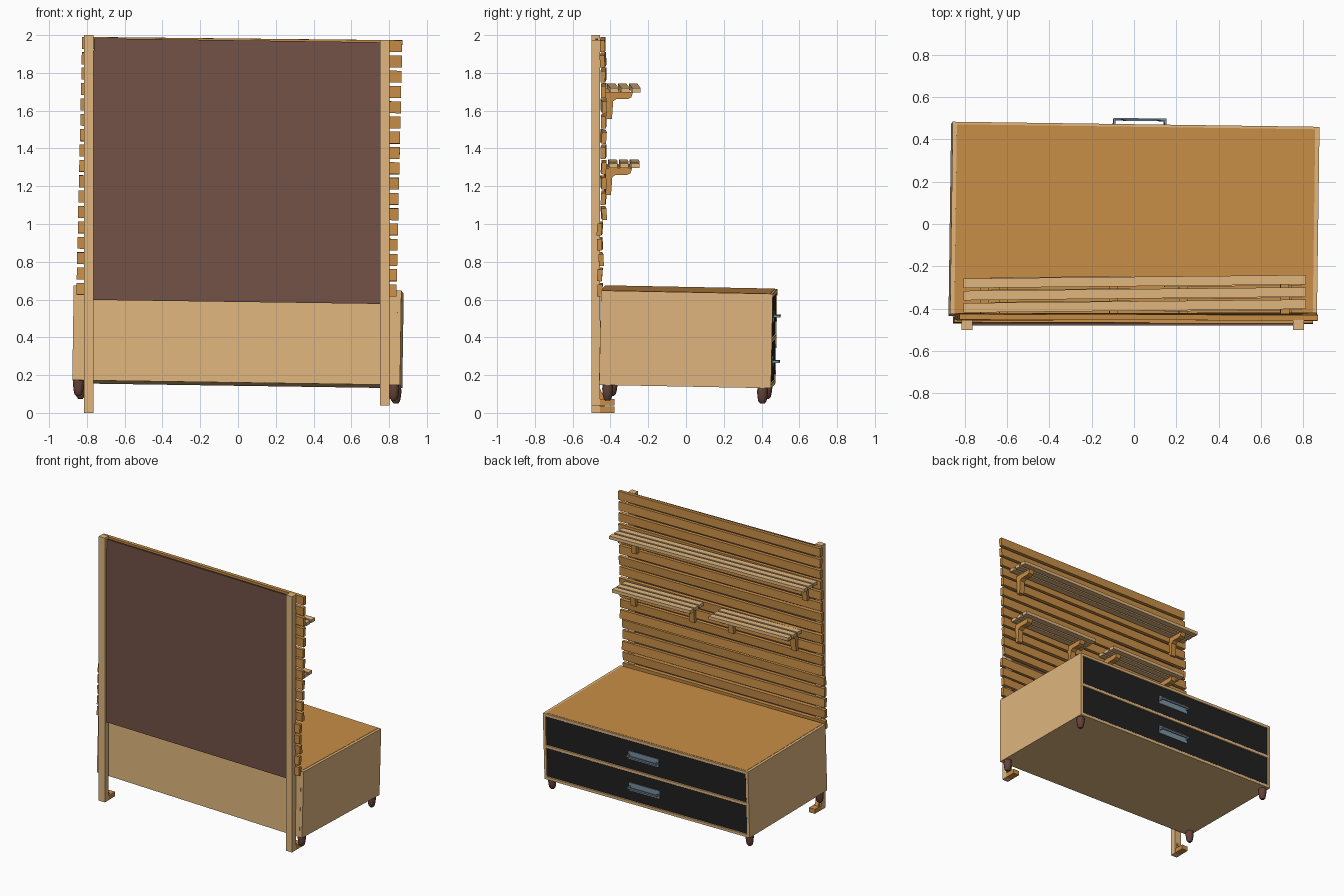
import bpy, bmesh, math, random
from mathutils import Matrix, Vector, Euler

if "Cube" in bpy.data.objects:
    bpy.data.objects.remove(bpy.data.objects["Cube"])

random.seed(4)
R = math.radians


def mat(name, r, g, b):
    m = bpy.data.materials.new(name)
    lin = [((c / 255 + 0.055) / 1.055) ** 2.4 for c in (r, g, b)]
    m.diffuse_color = (*lin, 1)
    m.use_nodes = True
    m.node_tree.nodes["Principled BSDF"].inputs["Base Color"].default_value = m.diffuse_color
    return m


LIGHT = mat("light_wood", 224, 182, 126)
MID = mat("mid_wood", 200, 142, 70)
BROWN = mat("brown_board", 114, 82, 70)
LEG = mat("dark_leg_wood", 100, 66, 56)
BLACK = mat("black_front", 32, 32, 33)
STEEL = mat("steel", 120, 145, 160)


def finish(bm, name, m, M=Matrix()):
    bm.transform(M)
    bmesh.ops.recalc_face_normals(bm, faces=bm.faces)
    me = bpy.data.meshes.new(name)
    bm.to_mesh(me)
    bm.free()
    me.materials.append(m)
    o = bpy.data.objects.new(name, me)
    bpy.context.collection.objects.link(o)
    return o


def box(name, c, s, m, M=Matrix(), rot=(0, 0, 0)):
    bm = bmesh.new()
    bmesh.ops.create_cube(bm, size=1)
    T = Matrix.Translation(c) @ Euler([R(a) for a in rot]).to_matrix().to_4x4()
    bm.transform(T @ Matrix.Diagonal((*s, 1)))
    return finish(bm, name, m, M)


def profile(name, pts, x, w, m, M=Matrix()):
    # extrude a y-z outline along x
    bm = bmesh.new()
    f = bm.faces.new([bm.verts.new((x - w / 2, y, z)) for y, z in pts])
    g = bmesh.ops.extrude_face_region(bm, geom=[f])["geom"]
    bmesh.ops.translate(bm, vec=(w, 0, 0), verts=[v for v in g if isinstance(v, bmesh.types.BMVert)])
    return finish(bm, name, m, M)


def frame(loc, rot):
    return Matrix.Translation(loc) @ Euler([R(a) for a in rot]).to_matrix().to_4x4()


# posts and their feet
for side, x, z0, z1 in (("left", -0.79, 0.0, 2.0), ("right", 0.777, 0.04, 1.975)):
    box(side + "_post", (x, -0.478, (z0 + z1) / 2), (0.052, 0.046, z1 - z0), LIGHT)
    profile(side + "_post_foot",
            [(-0.456, z0), (-0.378, z0), (-0.378, z0 + 0.034), (-0.456, z0 + 0.034)], x, 0.05, MID)
    profile(side + "_foot_brace",
            [(-0.456, z0 + 0.034), (-0.43, z0 + 0.034), (-0.456, z0 + 0.09)], x, 0.03, MID)

# brown backing board
box("backing_board", (-0.005, -0.473, 1.28), (1.535, 0.012, 1.385), BROWN, rot=(0, 0.8, 0))

# horizontal wall slats
for i in range(17):
    t = i / 16
    y = -0.454 if i < 5 else -0.438
    box(f"wall_slat_{i + 1}", (-0.008 + 0.03 * t, y + random.uniform(-0.003, 0.003), 0.652 + 1.298 * t),
        (1.695, 0.026, 0.063), MID, rot=(random.uniform(-5, 5), 0.3 + 0.3 * t, random.uniform(-0.3, 0.3)))


# slatted shelves on L brackets
def shelf(name, x0, x1, z, ends):
    cx, w = (x0 + x1) / 2, x1 - x0
    M = frame((cx, 0, z), (0, 0.8, 0.6))
    for k in range(3):
        box(f"{name}_slat_{k + 1}", (0, -0.388 + 0.058 * k, 0), (w, 0.045, 0.024), LIGHT, M)
    outline = [(-0.43, -0.155), (-0.4, -0.155), (-0.393, -0.06), (-0.375, -0.048), (-0.315, -0.048),
               (-0.297, -0.04), (-0.288, -0.012), (-0.43, -0.012)]
    for e in ends:
        profile(f"{name}_bracket", outline, e - cx, 0.042, MID, M)


shelf("upper_shelf", -0.81, 0.81, 1.72, (-0.71, 0.71))
shelf("lower_shelf_a", 0.14, 0.79, 1.312, (0.23, 0.72))
shelf("lower_shelf_b", -0.68, -0.02, 1.325, (-0.62, -0.1))

# cabinet carcass, slightly askew
C = frame((0, 0.012, 0.402), (-1.1, 0.85, -0.8))
W, D, H, T = 1.735, 0.91, 0.5, 0.02
for s, n in ((-1, "left"), (1, "right")):
    box(f"cabinet_{n}_side", (s * (W - T) / 2, 0, 0), (T, D, H), LIGHT, C)
iw = W - 2 * T
box("cabinet_top", (0, -0.006, H / 2 - T / 2 + 0.002), (iw, D - 0.012, T), MID, C)
box("cabinet_bottom", (0, 0, -H / 2 + T / 2), (iw, D, T), LIGHT, C)
box("cabinet_back", (0, -D / 2 + 0.006, 0), (iw, 0.014, H - 0.002), LIGHT, C)
box("cabinet_top_trim", (0, D / 2 - 0.006, H / 2 - T / 2), (iw, 0.012, T), LIGHT, C)
box("cabinet_middle_rail", (0, D / 2 - 0.2, 0), (iw, 0.4, T), LIGHT, C)

# drawers with handles
for n, s in (("lower", -1), ("upper", 1)):
    z = s * 0.12
    box(n + "_drawer_front", (0, D / 2 - 0.016, z), (iw - 0.008, 0.022, 0.212), BLACK, C)
    box(n + "_handle_plate", (0.02, D / 2 - 0.004, z), (0.255, 0.006, 0.06), STEEL, C)
    box(n + "_handle_bar", (0.02, D / 2 + 0.027, z), (0.25, 0.008, 0.012), STEEL, C)
    for e in (-1, 1):
        box(n + "_handle_post", (0.02 + e * 0.12, D / 2 + 0.012, z), (0.01, 0.03, 0.012), STEEL, C)

# turned legs with rounded tips
rings = [(0.027, 0.0), (0.029, -0.02), (0.026, -0.05), (0.021, -0.072), (0.012, -0.082)]
for sx in (-1, 1):
    for sy in (-1, 1):
        bm = bmesh.new()
        n = 16
        loops = [[bm.verts.new((r * math.cos(a * 2 * math.pi / n), r * math.sin(a * 2 * math.pi / n), z))
                  for a in range(n)] for r, z in rings]
        for A, B in zip(loops, loops[1:]):
            for k in range(n):
                bm.faces.new((A[k], A[(k + 1) % n], B[(k + 1) % n], B[k]))
        bm.faces.new(loops[0])
        bm.faces.new(loops[-1])
        for f in bm.faces:
            f.smooth = len(f.verts) == 4
        finish(bm, "cabinet_leg", LEG, C @ Matrix.Translation((sx * 0.835, sy * 0.41, -H / 2)))
